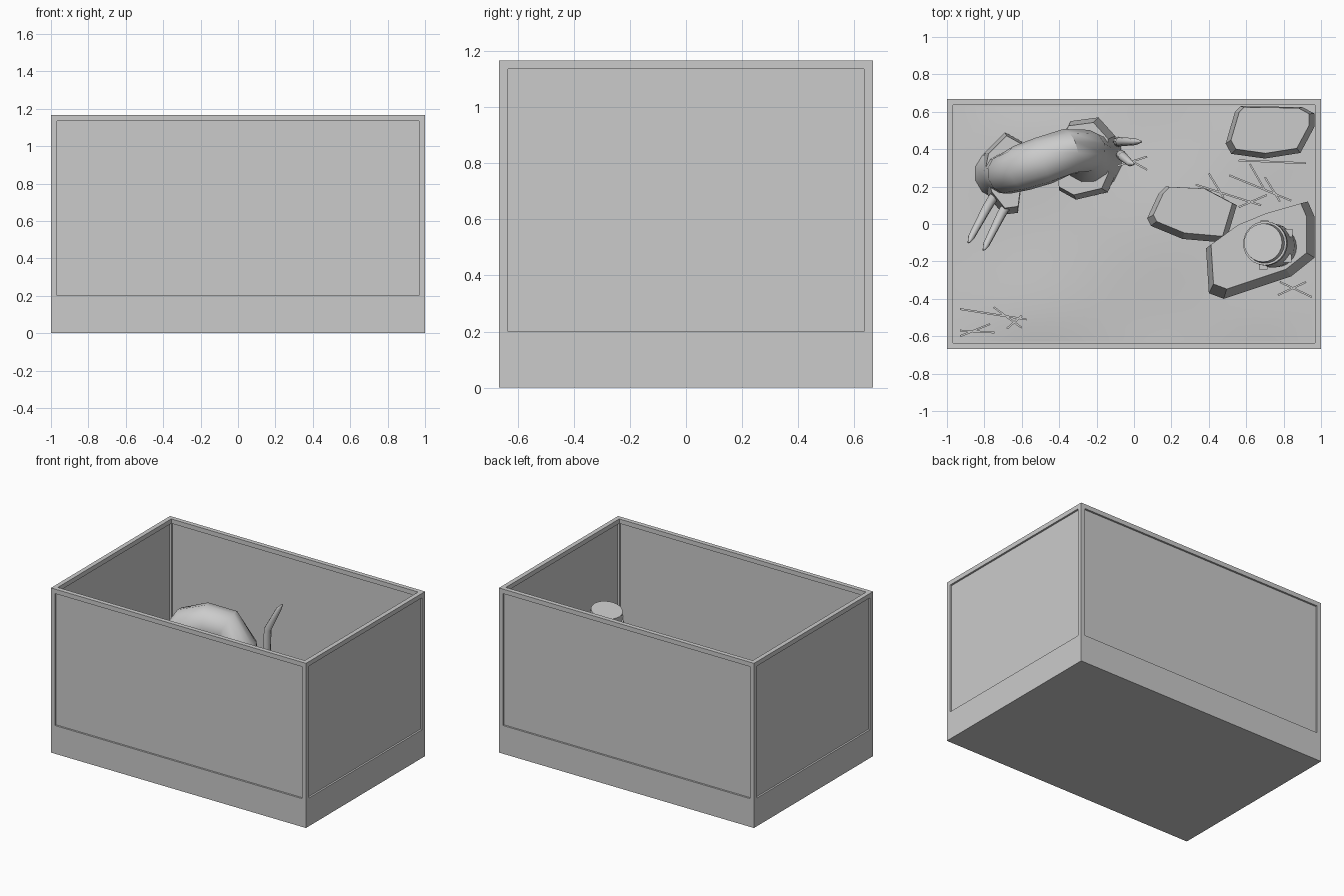
import bpy, bmesh, math
from mathutils import Vector

if "Cube" in bpy.data.objects:
    bpy.data.objects.remove(bpy.data.objects["Cube"])


def obj_from_bm(name, bm, smooth=None):
    bmesh.ops.recalc_face_normals(bm, faces=bm.faces)
    me = bpy.data.meshes.new(name)
    bm.to_mesh(me)
    bm.free()
    ob = bpy.data.objects.new(name, me)
    bpy.context.collection.objects.link(ob)
    if smooth:
        bpy.ops.object.select_all(action='DESELECT')
        ob.select_set(True)
        bpy.context.view_layer.objects.active = ob
        bpy.ops.object.shade_smooth_by_angle(angle=math.radians(smooth))
    return ob


def box(name, lo, hi):
    bm = bmesh.new()
    bmesh.ops.create_cube(bm, size=1)
    for v in bm.verts:
        v.co = [lo[i] + (v.co[i] + .5) * (hi[i] - lo[i]) for i in range(3)]
    return obj_from_bm(name, bm)


def loft(bm, rings):
    loops = [[bm.verts.new(p) for p in r] for r in rings]
    n = len(loops[0])
    for a, b in zip(loops, loops[1:]):
        for i in range(n):
            bm.faces.new((a[i], a[(i + 1) % n], b[(i + 1) % n], b[i]))
    bm.faces.new(loops[0][::-1])
    bm.faces.new(loops[-1])


def tube(name, path, radii, sides, smooth):
    pts = [Vector(p) for p in path]
    rings = []
    side = None
    for i, p in enumerate(pts):
        t = (pts[min(i + 1, len(pts) - 1)] - pts[max(i - 1, 0)]).normalized()
        if side is None:
            side = t.orthogonal().normalized()
        side = (side - t * side.dot(t)).normalized()
        up = t.cross(side)
        rings.append([p + radii[i] * (side * math.cos(k * math.tau / sides)
                      + up * math.sin(k * math.tau / sides)) for k in range(sides)])
    bm = bmesh.new()
    loft(bm, rings)
    return obj_from_bm(name, bm, smooth)


def rock(name, outline, z, shift):
    # bottom, widest ring and smaller shifted top
    cx = sum(p[0] for p in outline) / len(outline)
    cy = sum(p[1] for p in outline) / len(outline)
    rings = []
    for s, h, k in ((.93, .17, 0), (1, z[0], 0), (.88, z[1], 1)):
        rings.append([(cx + (x - cx) * s + shift[0] * k,
                       cy + (y - cy) * s + shift[1] * k, h) for x, y in outline])
    bm = bmesh.new()
    loft(bm, rings)
    obj_from_bm(name, bm)


# Tank: base, corner posts, top rails and recessed panes
X, Y, H, B, T = 1.0, .667, 1.167, .2, .032
box("tank_base", (-X, -Y, 0), (X, Y, B))
for s in (-1, 1):
    x0, x1 = sorted((s * X, s * (X - T)))
    y0, y1 = sorted((s * Y, s * (Y - T)))
    box("top_rail_long", (-X, y0, H - T), (X, y1, H))
    box("top_rail_short", (x0, -Y + T, H - T), (x1, Y - T, H))
    for t in (-1, 1):
        a, b = sorted((t * Y, t * (Y - T)))
        box("corner_post", (x0, a, B), (x1, b, H - T))
    p, q = sorted((s * (X - .013), s * (X - .02)))
    box("side_pane", (p, -Y + T, B), (q, Y - T, H - T))
    p, q = sorted((s * (Y - .013), s * (Y - .02)))
    box("long_pane", (-X + T, p, B), (X - T, q, H - T))

# Gently uneven substrate
bm = bmesh.new()
bmesh.ops.create_grid(bm, x_segments=24, y_segments=16, size=1)
for v in bm.verts:
    x, y = v.co.x * .96, v.co.y * .627
    edge = (1 - v.co.x ** 4) * (1 - v.co.y ** 4)
    v.co = (x, y, .203 + edge * (.015 + .012 * math.sin(4 * x + 1) * math.cos(5 * y)))
obj_from_bm("substrate", bm, 60)

# Flat rocks
rock("back_rock", [(.49, .43), (.54, .60), (.57, .63), (.90, .625), (.965, .59),
                   (.965, .52), (.89, .38), (.70, .35), (.52, .375)], (.29, .44), (0, .01))
rock("middle_rock", [(.07, .03), (.13, .16), (.17, .20), (.38, .19), (.55, .10),
                     (.49, -.10), (.26, -.08), (.09, -.01)], (.30, .40), (.01, .015))
rock("large_rock", [(.385, -.13), (.55, -.01), (.72, .06), (.93, .12), (.965, .04),
                    (.965, -.18), (.84, -.28), (.48, -.40), (.40, -.37)], (.27, .42), (-.01, .02))

# Leaning pot with a raised collar and knobs on the large rock
foot, top = Vector((.77, -.125, .36)), Vector((.69, -.10, .80))
lerp = lambda t: foot.lerp(top, t)
tube("leaning_pot", [foot, lerp(.35), lerp(.7), top], [.105, .118, .113, .103], 24, 40)
tube("pot_collar", [lerp(.80), lerp(.88)], [.118, .118], 24, 40)
for k in range(5):
    a = .6 + k * math.tau / 5
    c = lerp(.5) + Vector((.115 * math.cos(a), .115 * math.sin(a), 0))
    box("pot_knob", c - Vector((.022, .022, .03)), c + Vector((.022, .022, .03)))

# Driftwood arch with flared feet
path = [(-.715, .27, .19), (-.70, .27, .36), (-.68, .27, .53), (-.60, .30, .64),
        (-.48, .34, .675), (-.36, .385, .66), (-.26, .39, .55), (-.25, .36, .38),
        (-.245, .35, .19)]
radii = [.14, .105, .11, .125, .13, .125, .115, .14, .19]
tube("driftwood_arch", path, radii, 12, 40)
rock("left_root", [(-.82, .28), (-.80, .38), (-.69, .49), (-.60, .44), (-.60, .22),
                   (-.62, .06), (-.70, .05), (-.78, .15)], (.24, .42), (.01, .01))
rock("right_root", [(-.40, .18), (-.31, .13), (-.14, .17), (-.10, .26), (-.10, .47),
                    (-.19, .57), (-.34, .55), (-.42, .40)], (.25, .40), (-.02, 0))

# Branches growing from the roots
for p in ([(-.085, .44, .19), (-.085, .44, .45), (-.075, .44, .70), (.01, .44, .86), (.04, .44, .905)],
          [(-.07, .37, .19), (-.07, .37, .35), (-.06, .36, .45), (-.02, .325, .52), (0, .32, .54)],
          [(-.70, .20, .22), (-.76, .13, .36), (-.79, .08, .42), (-.87, -.07, .56), (-.885, -.10, .59)],
          [(-.64, .18, .22), (-.68, .10, .34), (-.71, .05, .40), (-.79, -.11, .54), (-.805, -.14, .57)]):
    tube("branch", p, [.028, .026, .025, .018, .005], 8, 50)

# Crossed upright grass blades, seen from above as thin strips
blades = [(-.93, -.455, -.575, -.51), (-.75, -.445, -.60, -.555), (-.68, -.56, -.60, -.49),
          (-.93, -.60, -.77, -.535), (-.93, -.57, -.745, -.58), (.56, .34, .92, .325),
          (.33, .21, .68, .10), (.51, .26, .84, .125), (.56, .09, .71, .155),
          (.40, .27, .48, .14), (.62, .32, .70, .18), (.70, .25, .78, .12),
          (-.09, .38, .07, .29), (-.09, .31, .07, .36),
          (.78, -.31, .95, -.39), (.77, -.38, .92, -.31)]
for x0, y0, x1, y1 in blades:
    a, b = Vector((x0, y0, 0)), Vector((x1, y1, 0))
    d = (b - a).normalized()
    n = Vector((-d.y, d.x, 0)) * .005
    bm = bmesh.new()
    loft(bm, [[q + Vector((0, 0, z)) for q in (a - n, b - n, b + n, a + n)] for z in (.2, .34)])
    obj_from_bm("grass_blade", bm)
